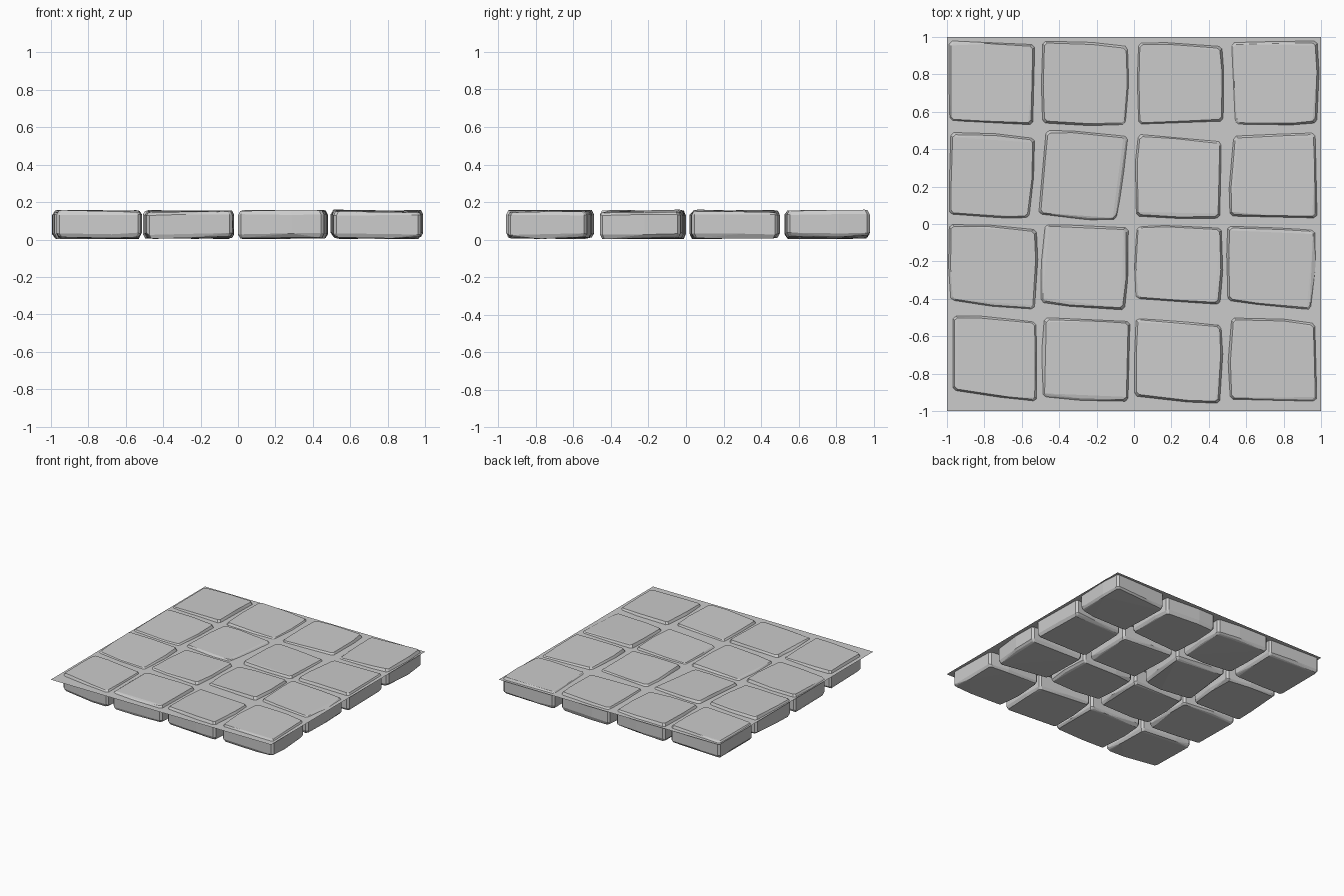
import bpy, bmesh, math, random
from mathutils import Vector

if "Cube" in bpy.data.objects:
    bpy.data.objects.remove(bpy.data.objects["Cube"])

random.seed(7)

stone_grey = bpy.data.materials.new("stone_grey")
stone_grey.diffuse_color = (0.6, 0.6, 0.6, 1)
stone_grey.use_nodes = True
stone_grey.node_tree.nodes["Principled BSDF"].inputs["Base Color"].default_value = stone_grey.diffuse_color

# Stone corners in hundredths, anticlockwise from front left, back row first
ROWS = [
    [(-99, 55, -54, 53, -53, 96, -99, 98), (-49, 54, -4, 53, -3, 95, -49, 98),
     (2, 53, 48, 55, 47, 95, 2, 97), (54, 53, 98, 54, 98, 98, 52, 97)],
    [(-99, 5, -56, 3, -53, 46, -98, 49), (-51, 5, -9, 2, -3, 47, -47, 50),
     (1, 4, 46, 3, 47, 44, 2, 48), (51, 4, 98, 3, 97, 49, 53, 47)],
    [(-98, -41, -53, -46, -52, -3, -99, 0), (-50, -42, -5, -46, -3, -2, -48, 0),
     (1, -40, 46, -43, 47, -2, 1, -1), (50, -41, 95, -46, 97, -3, 50, -1)],
    [(-97, -89, -52, -95, -52, -52, -97, -49), (-49, -93, -3, -95, -2, -52, -48, -50),
     (0, -92, 46, -96, 47, -54, 1, -50), (51, -94, 98, -95, 97, -53, 52, -50)],
]


def outline(corners):
    """Clipped corners plus a slightly bulging point on each side."""
    mid = sum(corners, Vector((0, 0))) / 4
    pts = []
    for i, c in enumerate(corners):
        before, after = corners[i - 1], corners[(i + 1) % 4]
        pts.append(c.lerp(before, 0.035))
        pts.append(c.lerp(after, 0.035))
        side = c.lerp(after, random.uniform(0.3, 0.7))
        pts.append(side + (side - mid).normalized() * random.uniform(0, 0.012))
    return mid, pts


def stone(name, corners):
    mid, pts = outline(corners)
    angle = random.uniform(0, math.tau)
    tilt = Vector((math.cos(angle), math.sin(angle))) * 0.025
    bm = bmesh.new()
    # Rings: underside, lower rim, upper rim, top face
    for height, inset, lean, rough in ((0.012, 0.05, 0.4, 0.008), (0.032, 0.0, 0.2, 0.006),
                                       (0.132, 0.0, 0.2, 0.004), (0.15, 0.05, 1.0, 0.003)):
        for p in pts:
            q = p.lerp(mid, inset)
            z = height + (q - mid).dot(tilt) * lean + random.uniform(-rough, rough)
            bm.verts.new((q.x, q.y, max(z, 0)))
    hull = bmesh.ops.convex_hull(bm, input=bm.verts[:])
    inside = {g for g in hull["geom_interior"] if isinstance(g, bmesh.types.BMVert)}
    bmesh.ops.delete(bm, geom=list(inside), context='VERTS')
    bmesh.ops.dissolve_limit(bm, angle_limit=math.radians(3), verts=bm.verts[:], edges=bm.edges[:])
    bmesh.ops.recalc_face_normals(bm, faces=bm.faces[:])
    finish(name, bm)


def finish(name, bm):
    mesh = bpy.data.meshes.new(name)
    bm.to_mesh(mesh)
    bm.free()
    mesh.materials.append(stone_grey)
    bpy.context.collection.objects.link(bpy.data.objects.new(name, mesh))


# Sixteen paving stones
for r, row in enumerate(ROWS):
    for c, v in enumerate(row):
        corners = [Vector((v[i] / 100, v[i + 1] / 100)) for i in range(0, 8, 2)]
        stone(f"paving_stone_{r + 1}_{c + 1}", corners)

# Thin mortar sheet between the stones
bm = bmesh.new()
bmesh.ops.create_grid(bm, x_segments=1, y_segments=1, size=1)
bmesh.ops.translate(bm, verts=bm.verts[:], vec=(0, 0, 0.135))
finish("mortar_sheet", bm)
